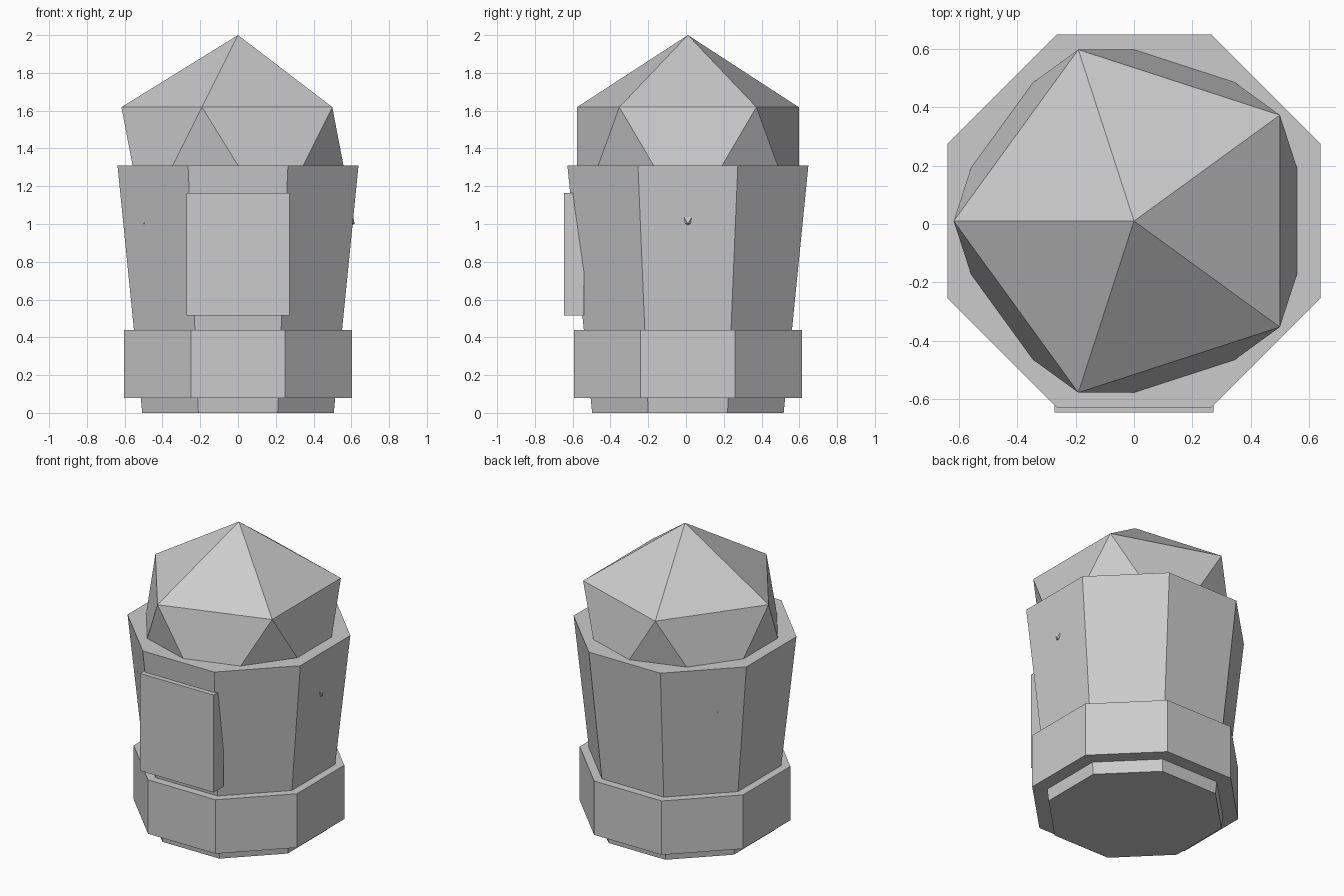
import bpy
import math

if "Cube" in bpy.data.objects:
    bpy.data.objects.remove(bpy.data.objects["Cube"])

CY = 0.01  # the round parts sit slightly behind the front plate

grey = bpy.data.materials.new("plain grey")
grey.diffuse_color = (0.6, 0.6, 0.6, 1.0)
grey.use_nodes = True
grey.node_tree.nodes["Principled BSDF"].inputs["Base Color"].default_value = grey.diffuse_color


def finish(name):
    obj = bpy.context.object
    obj.name = name
    obj.data.materials.append(grey)
    return obj


def octagon(name, z0, z1, half0, half1):
    """Eight-sided frustum with flat sides facing the axes."""
    k = math.cos(math.pi / 8)
    bpy.ops.mesh.primitive_cone_add(
        vertices=8, radius1=half0 / k, radius2=half1 / k, depth=z1 - z0,
        location=(0, CY, (z0 + z1) / 2), rotation=(0, 0, math.pi / 8))
    return finish(name)


# Tapered body running from the floor to the dome, with a collar round its foot
octagon("body", 0.0, 1.31, 0.507, 0.638)
octagon("base_collar", 0.08, 0.44, 0.603, 0.603)

# Faceted dome, half sunk into the body; its lower corners just pierce the sides
bpy.ops.mesh.primitive_ico_sphere_add(
    subdivisions=1, radius=0.69, location=(0, CY, 1.31), rotation=(0, 0, math.pi))
finish("dome")

# Front plate
bpy.ops.mesh.primitive_cube_add(size=1, location=(0, -0.593, 0.84))
plate = finish("front_plate")
plate.scale = (0.544, 0.105, 0.65)
